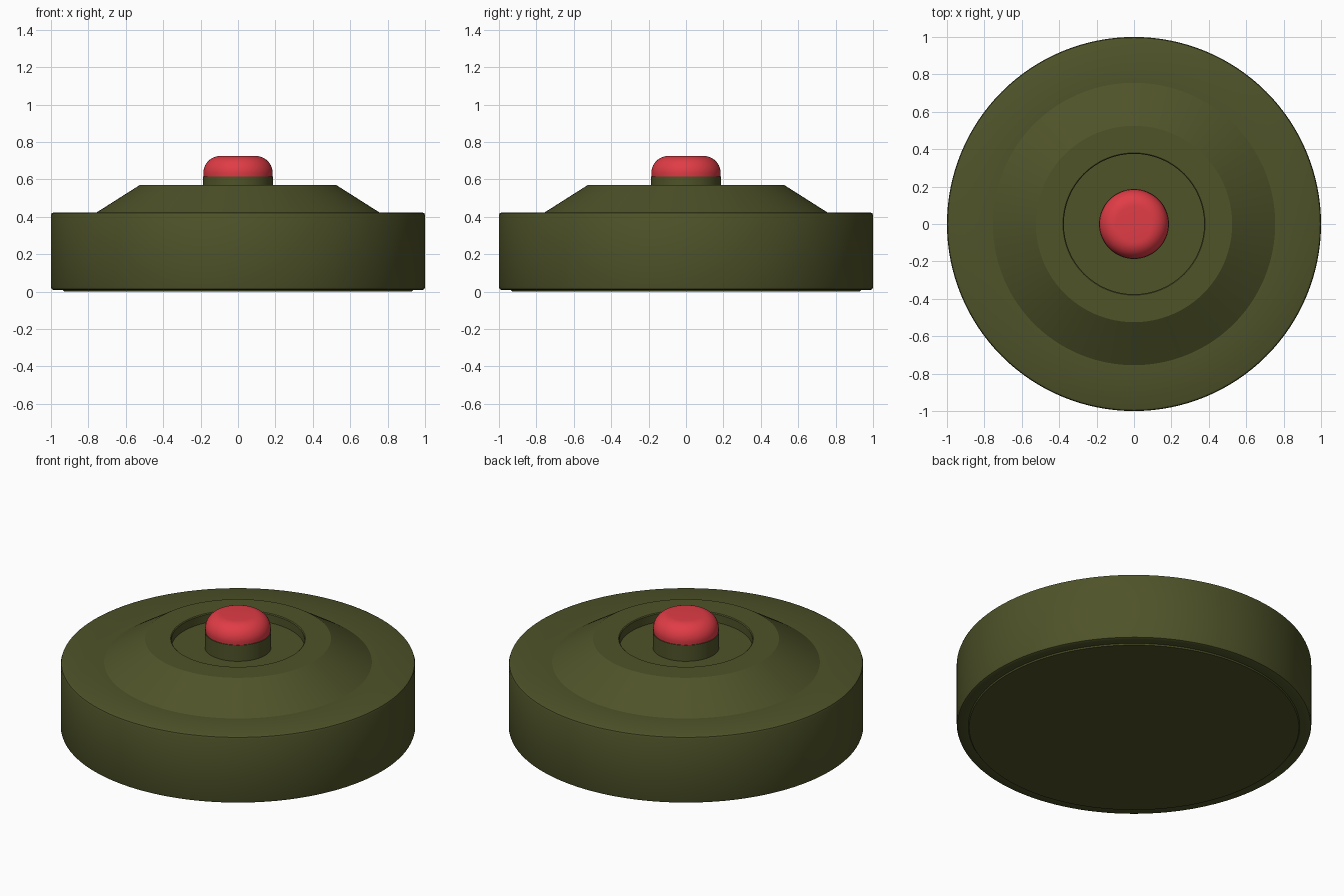
import bpy, bmesh, math

if "Cube" in bpy.data.objects:
    bpy.data.objects.remove(bpy.data.objects["Cube"])


def material(name, color):
    m = bpy.data.materials.new(name)
    m.diffuse_color = color
    m.use_nodes = True
    m.node_tree.nodes["Principled BSDF"].inputs["Base Color"].default_value = m.diffuse_color
    return m


def lathe(name, profile, mat, steps=128):
    """Revolve an (r, z) profile around the z axis."""
    bm = bmesh.new()
    verts = [bm.verts.new((r, 0, z)) for r, z in profile]
    edges = [bm.edges.new(pair) for pair in zip(verts, verts[1:])]
    bmesh.ops.spin(bm, geom=verts + edges, cent=(0, 0, 0), axis=(0, 0, 1),
                   angle=math.tau, steps=steps, use_duplicate=False)
    bmesh.ops.remove_doubles(bm, verts=bm.verts, dist=0.0003)
    bmesh.ops.recalc_face_normals(bm, faces=bm.faces)
    mesh = bpy.data.meshes.new(name)
    bm.to_mesh(mesh)
    bm.free()
    mesh.materials.append(mat)
    ob = bpy.data.objects.new(name, mesh)
    bpy.context.collection.objects.link(ob)
    bpy.ops.object.select_all(action='DESELECT')
    ob.select_set(True)
    bpy.context.view_layer.objects.active = ob
    bpy.ops.object.shade_smooth_by_angle(angle=math.radians(25))
    return ob


olive = material("olive", (0.078, 0.087, 0.022, 1))
red = material("red", (0.75, 0.045, 0.06, 1))

# Casing: drum, sloped shoulder and shallow well around the button
lathe("casing", [
    (0, 0), (0.93, 0), (0.935, 0.008), (0.985, 0.008), (0.996, 0.013), (1, 0.024),
    (1, 0.408), (0.996, 0.419), (0.985, 0.424), (0.755, 0.424),
    (0.525, 0.57), (0.38, 0.57), (0.375, 0.565), (0.375, 0.515), (0, 0.515)], olive)

# Button stem
lathe("button_stem", [
    (0, 0.51), (0.187, 0.51), (0.187, 0.615), (0, 0.615)], olive, 64)

# Rounded button cap
corner = [(0.095 + 0.09 * math.cos(a), 0.635 + 0.09 * math.sin(a))
          for a in (math.radians(9 * i) for i in range(11))]
lathe("button_cap", [(0, 0.615), (0.183, 0.615)] + corner + [(0, 0.725)], red, 64)
